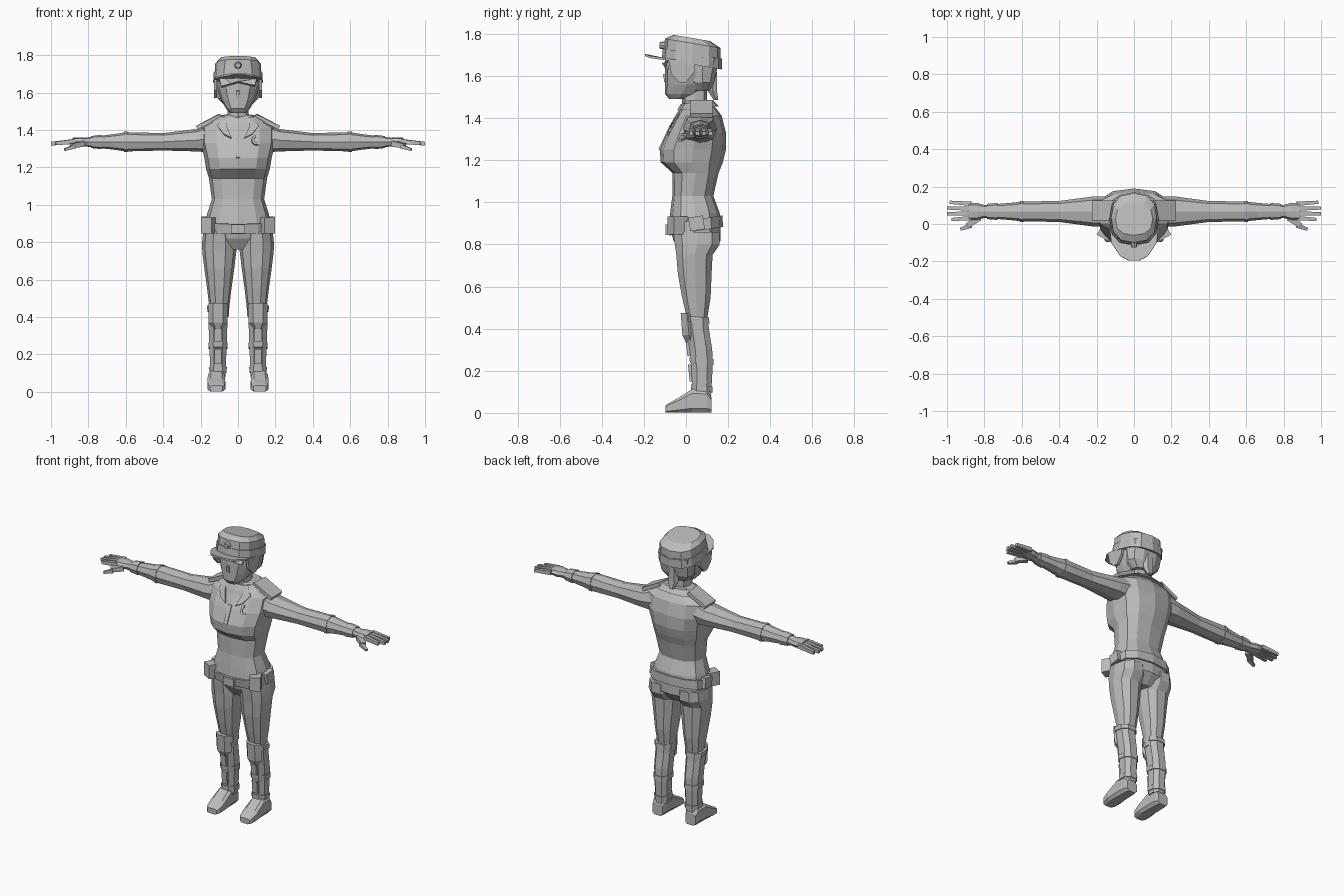
import bpy, bmesh
from math import sin, cos, pi
from mathutils import Vector, Euler

cube = bpy.data.objects.get("Cube")
if cube:
    bpy.data.objects.remove(cube, do_unlink=True)

grey = bpy.data.materials.new("plain grey")
grey.use_nodes = True
grey.diffuse_color = (.5, .5, .5, 1)
grey.node_tree.nodes["Principled BSDF"].inputs["Base Color"].default_value = grey.diffuse_color


def finish(name, bm, mirror, thickness=0):
    bmesh.ops.recalc_face_normals(bm, faces=bm.faces)
    mesh = bpy.data.meshes.new(name)
    bm.to_mesh(mesh)
    bm.free()
    mesh.materials.append(grey)
    part = bpy.data.objects.new(name, mesh)
    bpy.context.collection.objects.link(part)
    if thickness:
        solid = part.modifiers.new("thickness", "SOLIDIFY")
        solid.thickness, solid.offset = thickness, 0
    if mirror:
        part.modifiers.new("mirror", "MIRROR").use_mirror_merge = False


def rounded(value, power):
    """Superellipse coordinate for a sine or cosine."""
    return abs(value) ** (2 / power) * (1 if value > 0 else -1)


def loft(name, axis, rows, centre=0, sides=8, power=2.5, tilt=0, turn=0, mirror=False):
    """Each row: position along the axis, half width, low and high edge."""
    bm = bmesh.new()
    rings = []
    for along, half, low, high in rows:
        ring = []
        for i in range(sides):
            angle = 2 * pi * (i + turn) / sides
            u = centre + half * rounded(cos(angle), power)
            v = (low + high) / 2 + (high - low) / 2 * rounded(sin(angle), power)
            place = {"x": (along, u, v), "y": (u, along, v), "z": (u, v, along + tilt * v)}
            ring.append(bm.verts.new(place[axis]))
        rings.append(ring)
    for lower, upper in zip(rings, rings[1:]):
        for i in range(sides):
            j = (i + 1) % sides
            bm.faces.new((lower[i], lower[j], upper[j], upper[i]))
    bm.faces.new(rings[0])
    bm.faces.new(rings[-1])
    finish(name, bm, mirror)


def section(rows, along):
    """Interpolated row of a profile."""
    for lower, upper in zip(rows, rows[1:]):
        if lower[0] <= along <= upper[0]:
            f = (along - lower[0]) / (upper[0] - lower[0])
            return [a + (b - a) * f for a, b in zip(lower, upper)]


def band(name, axis, rows, start, end, grow, **options):
    """Sleeve that hugs a stretch of a profile."""
    cuff = []
    for along in (start, end):
        t, half, low, high = section(rows, along)
        cuff.append((t, half + grow, low - grow, high + grow))
    loft(name, axis, cuff, **options)


def box(name, centre, size, turn=(0, 0, 0), mirror=False, taper=1):
    """Box whose +x end can be tapered."""
    bm = bmesh.new()
    bmesh.ops.create_cube(bm, size=1)
    for v in bm.verts:
        if v.co.x > 0:
            v.co.yz *= taper
        v.co = Euler(turn).to_matrix() @ (v.co * Vector(size)) + Vector(centre)
    finish(name, bm, mirror)


def plate(name, points, thickness, mirror=False):
    bm = bmesh.new()
    bm.faces.new([bm.verts.new(p) for p in points])
    finish(name, bm, mirror, thickness)


def chest_plate(name, outline, mirror=False):
    """Thin plate following the front of the torso."""
    points = []
    for x, z in outline:
        half, low, high = section(torso, z)[1:]
        bulge = (1 - abs(x / half) ** 2.5) ** .4
        points.append((x, (low + high) / 2 - (high - low) / 2 * bulge, z))
    plate(name, points, .012, mirror)


# Torso, neck and head
torso = [(.76, .12, -.02, .11), (.82, .178, -.06, .165), (.9, .176, -.08, .165),
         (.95, .165, -.075, .16), (1.03, .14, -.065, .13), (1.14, .155, -.065, .155),
         (1.19, .17, -.12, .175), (1.25, .18, -.125, .19), (1.33, .2, -.09, .19),
         (1.41, .2, -.045, .17), (1.45, .13, -.03, .14), (1.48, .075, -.01, .115)]
loft("torso", "z", torso, sides=12)
loft("neck", "z", [(1.4, .06, -.02, .1), (1.56, .055, -.02, .1)])
head = [(1.49, .04, -.08, 0), (1.515, .065, -.1, .06), (1.56, .09, -.1, .11),
        (1.62, .11, -.1, .14), (1.7, .115, -.1, .155)]
loft("head", "z", head, sides=12)
box("nose", (0, -.1, 1.59), (.02, .012, .04), (.15, 0, 0))

# Hair
loft("back_hair", "z", [(1.53, .07, .03, .115), (1.57, .11, .02, .135),
                        (1.69, .123, -.01, .165)], sides=10)
plate("side_hair", [(.12, y, z) for y, z in ((-.08, 1.67), (-.07, 1.61), (-.03, 1.57),
                                             (0, 1.57), (.04, 1.62), (.04, 1.67))], .016, True)
plate("fringe", [(-.1, -.08, 1.67), (-.09, -.09, 1.63), (0, -.108, 1.655),
                 (.09, -.09, 1.635), (.1, -.08, 1.67)], .014)
loft("hair_tail", "z", [(1.485, .018, .13, .155), (1.53, .035, .1, .15), (1.62, .03, .1, .15)], sides=6)

# Cap with band, brim and round badge
cap = [(1.66, .128, -.11, .165), (1.76, .122, -.1, .165), (1.785, .1, -.06, .115)]
loft("cap", "z", cap, sides=12, tilt=-.17)
band("cap_band", "z", cap, 1.66, 1.712, .005, sides=12, tilt=-.17)
brim = [(.128, -.03, 1.67), (.122, -.1, 1.68), (.075, -.17, 1.69), (.03, -.195, 1.7)]
plate("cap_brim", brim + [(-x, y, z) for x, y, z in reversed(brim)], .01)
loft("cap_badge", "y", [(-.125, .014, 1.73, 1.76), (-.1, .02, 1.725, 1.765)], power=2)

# Collar, lapels, shoulder straps, placket and crescent badge
band("collar", "z", torso, 1.44, 1.47, .008, sides=12, tilt=.1)
chest_plate("lapel", [(.07, 1.47), (.11, 1.42), (.075, 1.375), (.035, 1.355), (.06, 1.42)], True)
plate("shoulder_strap", [(.09, .02, 1.475), (.22, .02, 1.412), (.22, .125, 1.412),
                         (.1, .125, 1.475)], .022, True)
chest_plate("shirt_placket", [(-.012, 1.355), (.012, 1.355), (.012, 1.25), (-.012, 1.25)])
arc = [pi * (.6 + i / 5) for i in range(6)]
chest_plate("chest_badge", [(.1 + r * cos(a), 1.345 + r * sin(a))
                            for r, angles in ((.028, arc), (.016, arc[::-1])) for a in angles])

# Belt with buckle and pouches
band("belt", "z", torso, .855, .91, .01, sides=12, tilt=.16)
box("belt_buckle", (0, -.09, .87), (.075, .016, .05))
box("front_pouch", (.152, -.04, .89), (.065, .075, .085), (0, 0, .5), True)
box("side_pouch", (.18, .05, .9), (.03, .07, .065), (.15, 0, 0), True)

# Arms with elbow bands and glove cuffs
arm = [(.15, .08, 1.28, 1.43), (.22, .08, 1.285, 1.405), (.4, .056, 1.29, 1.383),
       (.6, .053, 1.285, 1.388), (.66, .046, 1.294, 1.378), (.82, .033, 1.312, 1.358)]
arm_style = dict(centre=.067, mirror=True)
loft("arm", "x", arm, **arm_style)
band("elbow_band", "x", arm, .59, .61, .004, **arm_style)
band("glove_cuff", "x", arm, .73, .785, .005, **arm_style)

# Hands
loft("palm", "x", [(.79, .032, 1.315, 1.355), (.84, .046, 1.312, 1.36),
                   (.885, .047, 1.32, 1.358)], **arm_style)
for i, tip in enumerate((.975, 1, 1, .985)):
    spread = i - 1.5
    box("finger", ((.87 + tip) / 2, .07 + .028 * spread, 1.333), (tip - .87, .023, .026),
        (0, .1, .05 * spread), True, .75)
box("thumb_base", (.86, .012, 1.32), (.075, .035, .03), (0, .15, -.6), True, .8)
box("thumb_tip", (.9, -.018, 1.303), (.06, .026, .022), (0, .3, -.35), True, .6)

# Trouser legs
loft("leg", "z", [(.4, .05, 0, .1), (.46, .054, 0, .105), (.55, .065, -.022, .12),
                  (.66, .08, -.042, .125), (.75, .091, -.05, .13), (.8, .092, -.058, .165),
                  (.86, .085, -.065, .165)], centre=.1, sides=10, power=2.3, mirror=True)

# Shin guards with straps, plates and knee pads
shin = [(.08, .043, .028, .122), (.22, .048, .022, .13), (.3, .052, .014, .128),
        (.4, .054, 0, .112), (.47, .057, -.01, .108)]
shin_style = dict(centre=.107, turn=.5, mirror=True)
loft("shin_guard", "z", shin[:-1] + [section(shin, .45)], **shin_style)
for name, height in (("ankle_strap", .11), ("calf_strap", .24), ("knee_strap", .435)):
    band(name, "z", shin, height, height + .028, .005, tilt=-.1, **shin_style)
loft("knee_pad", "z", [(.335, .025, -.005, .05), (.37, .052, -.022, .05), (.475, .052, -.03, .04)],
     centre=.107, sides=6, power=2, mirror=True)
for name, height in (("lower_shin_plate", .19), ("upper_shin_plate", .31)):
    box(name, (.107, section(shin, height)[2], height), (.035, .02, .08), (.1, 0, 0), True)

# Boots
loft("boot", "y", [(-.097, .034, 0, .035), (-.085, .044, 0, .045), (-.04, .05, 0, .07),
                   (.03, .046, 0, .115), (.1, .043, 0, .11), (.122, .036, 0, .075)],
     centre=.116, power=4, turn=.5, mirror=True)
